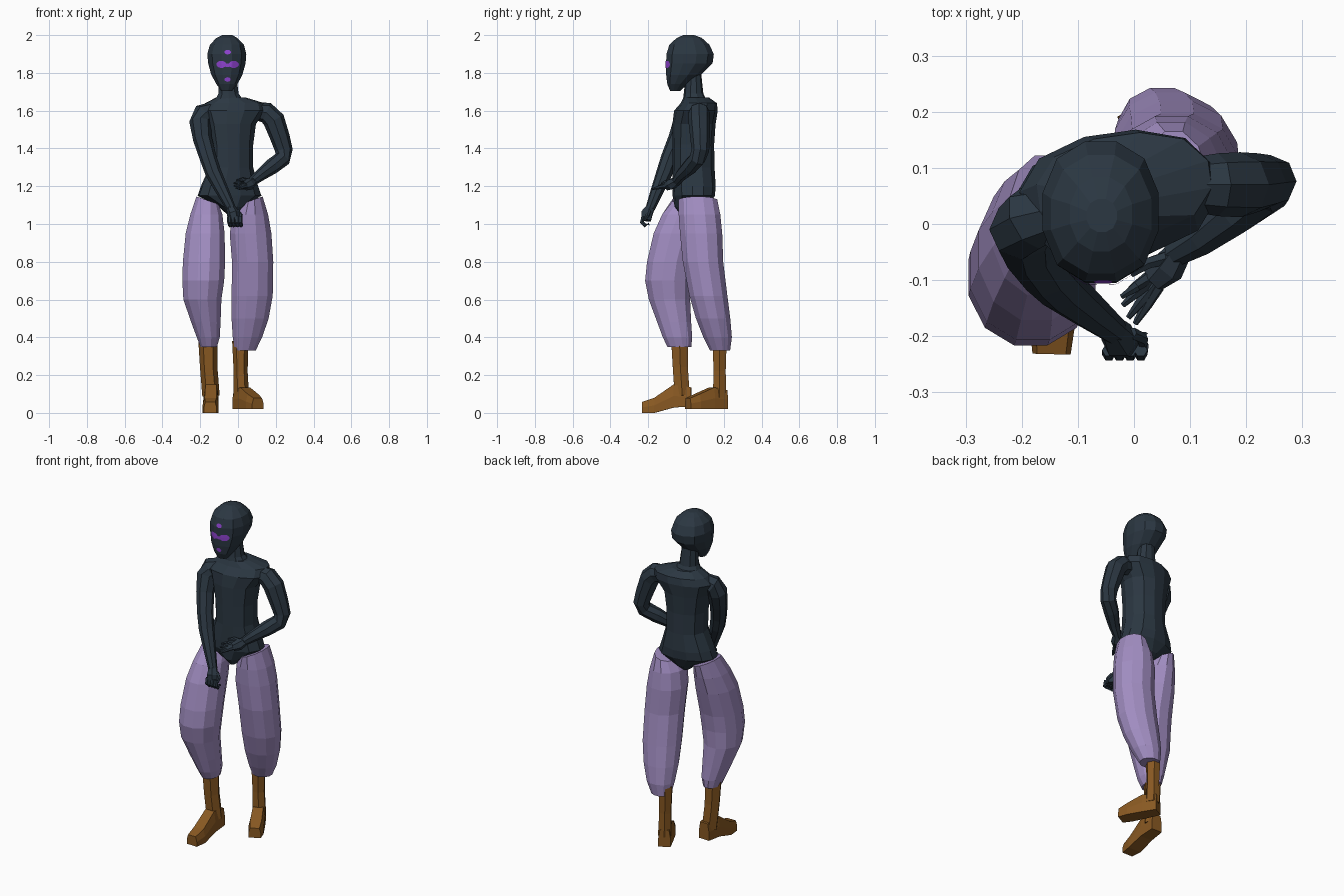
import bpy, bmesh, math
from mathutils import Vector
from mathutils.bvhtree import BVHTree


def material(name, rgb):
    m = bpy.data.materials.new(name)
    m.diffuse_color = (*rgb, 1)
    return m


SLATE = material("dark slate", (0.024, 0.038, 0.054))
LILAC = material("lilac cloth", (0.36, 0.27, 0.54))
BROWN = material("brown leather", (0.25, 0.10, 0.016))
PURPLE = material("bright purple", (0.27, 0.055, 0.62))


def finish(name, bm, mat):
    bmesh.ops.recalc_face_normals(bm, faces=bm.faces)
    me = bpy.data.meshes.new(name)
    bm.to_mesh(me)
    bm.free()
    me.materials.append(mat)
    ob = bpy.data.objects.new(name, me)
    bpy.context.collection.objects.link(ob)
    return ob


def skin(bm, rings):
    """Join rings of points into a capped skin."""
    vs = [[bm.verts.new(p) for p in r] for r in rings]
    n = len(vs[0])
    for a, b in zip(vs, vs[1:]):
        for i in range(n):
            j = (i + 1) % n
            bm.faces.new((a[i], a[j], b[j], b[i]))
    bm.faces.new(vs[0][::-1])
    bm.faces.new(vs[-1])


def loft(name, rows, mat, sides=12, yaw=0, power=2.3, tilt=None):
    """Rows are (z, x0, x1, y0, y1); tilt slants the last row."""
    rings = []
    for k, (z, x0, x1, y0, y1) in enumerate(rows):
        cx, cy, rx, ry = (x0 + x1) / 2, (y0 + y1) / 2, (x1 - x0) / 2, (y1 - y0) / 2
        ring = []
        for i in range(sides):
            a = 2 * math.pi * (i + 0.5) / sides
            c, s = math.cos(a), math.sin(a)
            r = (abs(c) ** power + abs(s) ** power) ** (-1 / power)
            x, y = rx * r * c, ry * r * s
            dz = tilt * x if tilt and k == len(rows) - 1 else 0
            ring.append((cx + x * math.cos(yaw) - y * math.sin(yaw),
                         cy + x * math.sin(yaw) + y * math.cos(yaw), z + dz))
        rings.append(ring)
    bm = bmesh.new()
    skin(bm, rings)
    return finish(name, bm, mat)


def tube(bm, path, sides=8):
    """Path rows are (x, y, z, radius)."""
    pts = [Vector(p[:3]) for p in path]
    rings = []
    for i, p in enumerate(pts):
        d = (pts[min(i + 1, len(pts) - 1)] - pts[max(i - 1, 0)]).normalized()
        u = Vector((0, 1, 0)).cross(d).normalized()
        v = d.cross(u)
        rings.append([p + path[i][3] * (u * math.cos(t) + v * math.sin(t))
                      for t in (2 * math.pi * k / sides for k in range(sides))])
    skin(bm, rings)


def tubes(name, paths, mat, sides=8):
    bm = bmesh.new()
    for p in paths:
        tube(bm, p, sides)
    return finish(name, bm, mat)


# Torso and neck, turned slightly at the shoulders
loft("torso", [
    (1.05, -.055, -.01, -.03, .07), (1.09, -.10, .03, -.06, .12),
    (1.15, -.215, .125, -.068, .15), (1.20, -.197, .107, -.07, .155),
    (1.30, -.152, .08, -.07, .15), (1.42, -.155, .08, -.07, .148),
    (1.53, -.175, .095, -.07, .155), (1.60, -.205, .15, -.06, .165),
    (1.64, -.175, .14, -.025, .16), (1.67, -.115, .04, -.012, .12)],
    SLATE, yaw=math.radians(8))
loft("neck", [(1.63, -.14, .05, -.02, .12), (1.69, -.105, .005, -.012, .092),
              (1.80, -.10, -.01, .0, .08)], SLATE, sides=10)

# Head with pointed chin
head = loft("head", [
    (1.705, -.09, -.03, -.085, -.03), (1.74, -.115, -.002, -.10, .01),
    (1.79, -.143, .025, -.107, .08), (1.85, -.16, .042, -.108, .143),
    (1.90, -.165, .046, -.106, .15), (1.95, -.15, .033, -.09, .125),
    (1.985, -.115, -.002, -.05, .085), (2.0, -.085, -.03, -.015, .045)], SLATE)

# Face marks, thin sheets laid on the head
tree = BVHTree.FromPolygons([v.co for v in head.data.vertices],
                            [p.vertices for p in head.data.polygons])
marks = bmesh.new()
for cx, cz, w, h in [(-.055, 1.91, .017, .012), (-.088, 1.845, .026, .019),
                     (-.022, 1.845, .026, .019), (-.055, 1.84, .02, .009),
                     (-.055, 1.765, .016, .012)]:
    grid = []
    for i in range(9):
        u = i / 4 - 1
        hh = h * max(0.25, math.sqrt(1 - u * u))
        col = []
        for t in (-1, 0, 1):
            x, z = cx + w * u, cz + hh * t
            hit = tree.ray_cast(Vector((x, -1, z)), Vector((0, 1, 0)))[0]
            col.append(marks.verts.new((x, hit.y - 0.003, z)))
        grid.append(col)
    for a, b in zip(grid, grid[1:]):
        for t in range(2):
            marks.faces.new((a[t], b[t], b[t + 1], a[t + 1]))
finish("face_marks", marks, PURPLE)

# Arms: the right one hangs forward, the left one folds across the waist
tubes("right_arm", [[
    (-.12, .03, 1.605, .045), (-.185, .01, 1.58, .058), (-.2, -.01, 1.54, .058),
    (-.188, -.045, 1.45, .05), (-.158, -.088, 1.35, .045), (-.13, -.115, 1.27, .043),
    (-.08, -.155, 1.17, .034), (-.035, -.19, 1.08, .025)]], SLATE)
tubes("left_arm", [[
    (.08, .07, 1.60, .045), (.15, .07, 1.59, .056), (.19, .07, 1.55, .058),
    (.222, .074, 1.46, .052), (.243, .076, 1.39, .047), (.235, .06, 1.345, .044),
    (.18, .022, 1.305, .042), (.12, -.025, 1.26, .032), (.07, -.055, 1.22, .023)]], SLATE)

# Right fist with curled fingers and thumb
fist = [[(-.037, -.188, 1.085, .025), (-.025, -.207, 1.055, .034), (-.018, -.212, 1.02, .03)]]
for k in range(4):
    x = -.045 + k * .019
    fist.append([(x, -.225, 1.04, .012), (x, -.233, 1.01, .012),
                 (x + .004, -.215, .992, .011), (x + .004, -.195, 1.0, .009)])
fist.append([(-.005, -.195, 1.07, .012), (.015, -.205, 1.045, .011), (.015, -.22, 1.02, .008)])
tubes("right_hand", fist, SLATE, 6)

# Left hand with spread fingers
hand = [[(.08, -.05, 1.225, .023), (.06, -.078, 1.21, .031), (.035, -.10, 1.20, .024)]]
for tx, ty, tz in [(-.022, -.13, 1.215), (-.02, -.145, 1.20), (-.01, -.167, 1.19), (.002, -.178, 1.185)]:
    bx, by = .036 + (tx + .012) * .5, -.10 + (ty + .15) * .4
    hand.append([(bx, by, 1.20, .012), ((bx + tx) / 2, (by + ty) / 2, tz + .008, .01), (tx, ty, tz, .005)])
hand.append([(.06, -.06, 1.225, .013), (.025, -.07, 1.235, .011), (-.005, -.09, 1.23, .006)])
tubes("left_hand", hand, SLATE, 6)

# Baggy trouser legs
loft("left_trouser_leg", [
    (.33, -.018, .095, .125, .235), (.40, -.03, .13, .09, .245),
    (.50, -.037, .165, .05, .237), (.62, -.037, .187, .015, .222),
    (.80, -.035, .19, -.02, .20), (.95, -.047, .18, -.035, .195),
    (1.05, -.03, .162, -.042, .185), (1.125, .01, .132, -.042, .168)],
    LILAC, power=2.1, tilt=0.35)
loft("right_trouser_leg", [
    (.35, -.20, -.11, -.10, .03), (.40, -.22, -.095, -.125, .035),
    (.48, -.25, -.09, -.155, .03), (.60, -.292, -.085, -.20, .025),
    (.70, -.298, -.07, -.22, .03), (.80, -.295, -.065, -.21, .045),
    (.95, -.28, -.068, -.175, .085), (1.05, -.255, -.08, -.13, .11),
    (1.125, -.222, -.10, -.075, .125)], LILAC, power=2.1, tilt=-0.35)


# Boots: a slim shaft and a wedge foot running from heel to toe
def boot(name, heel, toe, zh, zt, shaft):
    bm = bmesh.new()
    h, t = Vector(heel), Vector(toe)
    d = (t - h).normalized()
    side = Vector((-d.y, d.x))
    rings = []
    for f, lo, hi, w in [(0, zh, zh + .10, .034), (.36, zh * .8 + zt * .2, zh + .115, .039),
                         (.75, zt, zt + .08, .042), (1, zt, zt + .058, .034)]:
        c = h.lerp(t, f)
        a, b = c + side * w, c - side * w
        a2, b2 = c + side * w * .75, c - side * w * .75
        rings.append([(a.x, a.y, lo), (b.x, b.y, lo), (b.x, b.y, (lo + hi) / 2),
                      (b2.x, b2.y, hi), (a2.x, a2.y, hi), (a.x, a.y, (lo + hi) / 2)])
    skin(bm, rings)
    tube(bm, shaft, 6)
    finish(name, bm, BROWN)


boot("left_boot", (0, .207), (.105, .01), .02, .02,
     [(.012, .178, .38, .043), (.014, .178, .22, .037), (.018, .178, .08, .041)])
boot("right_boot", (-.14, .028), (-.147, -.232), .035, 0,
     [(-.16, -.035, .40, .051), (-.155, -.03, .24, .046), (-.143, -.02, .09, .046)])
